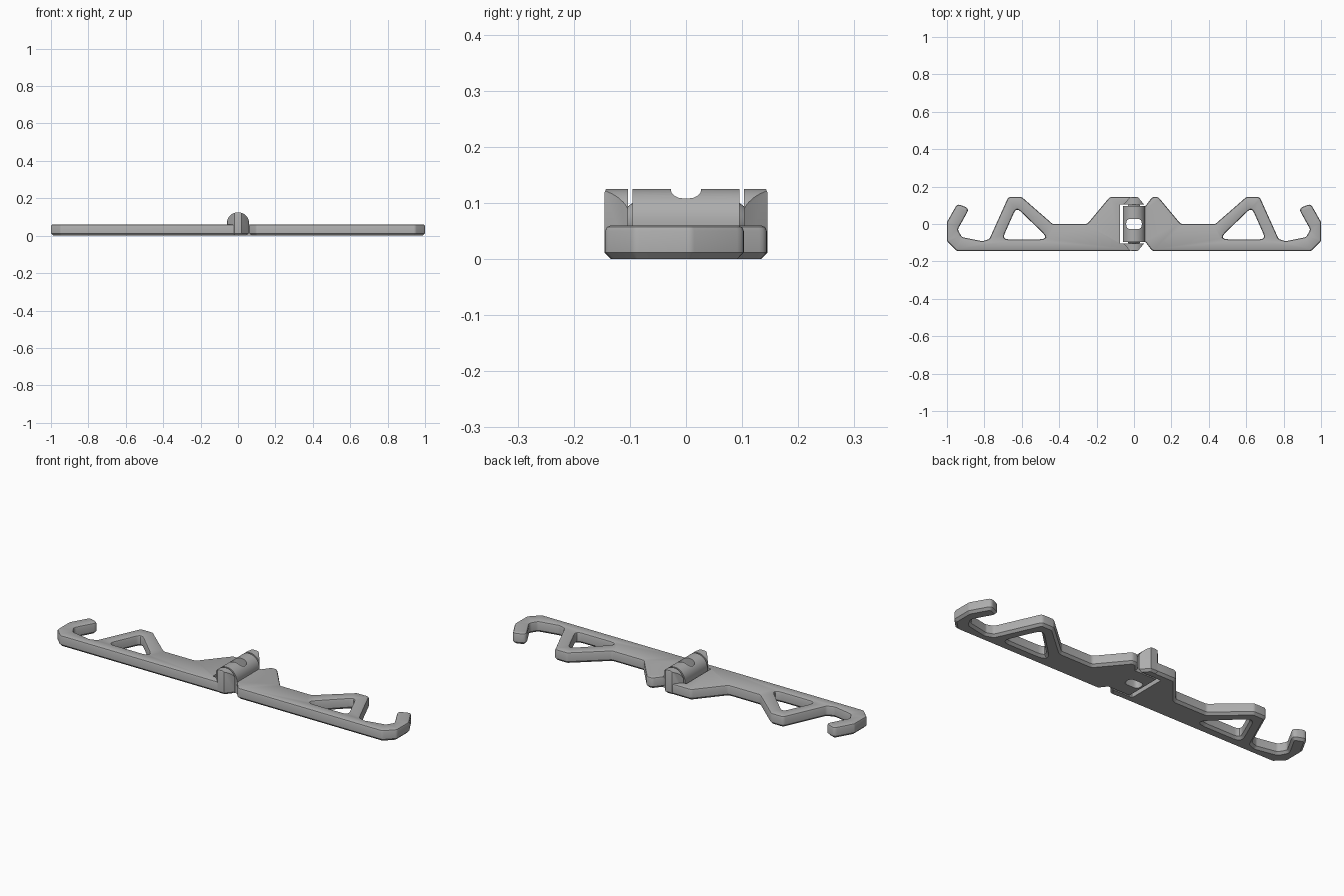
import bpy, bmesh, math
from mathutils import Matrix, Vector

if "Cube" in bpy.data.objects:
    bpy.data.objects.remove(bpy.data.objects["Cube"])

grey = bpy.data.materials.new("grey plastic")
grey.diffuse_color = (0.42, 0.42, 0.42, 1)
grey.use_nodes = True
grey.node_tree.nodes["Principled BSDF"].inputs["Base Color"].default_value = grey.diffuse_color


def inset_round(loop, d, r, steps=5):
    """Move a loop into the material (on its left) by d, with rounded corners."""
    pts = [Vector(p) for p in loop]
    n = len(pts)
    dirs = [(pts[(i + 1) % n] - pts[i]).normalized() for i in range(n)]
    moved = []
    for i, p in enumerate(pts):
        a, b = dirs[i - 1], dirs[i]
        na, nb = Vector((-a.y, a.x)), Vector((-b.y, b.x))
        moved.append(p + (na + nb) * (d / (1 + na.dot(nb))))
    if r == 0:
        return moved
    out = []
    for i, p in enumerate(moved):
        a, b = dirs[i - 1], dirs[i]
        cross = a.x * b.y - a.y * b.x
        turn = abs(math.atan2(cross, a.dot(b)))
        rad = max(r - d if cross > 0 else r + d, 0.003)
        room = min((p - moved[i - 1]).length, (moved[(i + 1) % n] - p).length)
        t = min(rad * math.tan(turn / 2), 0.45 * room)
        s, e = p - a * t, p + b * t
        for k in range(steps):
            u = k / (steps - 1)
            out.append(s * (1 - u) ** 2 + p * 2 * u * (1 - u) + e * u * u)
    return out


def prism(name, loops, z0, z1, radius=0.0, bevel=0.0, matrix=None):
    """Extrude loops from z0 to z1: chamfered below, rounded above."""
    levels = [(z0, 0), (z1, 0)]
    if bevel:
        levels = [(z0, bevel), (z0 + bevel, 0), (z1 - 0.01, 0),
                  (z1 - 0.003, 0.003), (z1, 0.01)]
    bm = bmesh.new()
    caps = ([], [])
    for loop in loops:
        rings = [[bm.verts.new((p.x, p.y, z)) for p in inset_round(loop, d, radius)]
                 for z, d in levels]
        n = len(rings[0])
        for lo, hi in zip(rings, rings[1:]):
            for i in range(n):
                j = (i + 1) % n
                bm.faces.new((lo[i], lo[j], hi[j], hi[i]))
        for cap, ring in zip(caps, (rings[0], rings[-1])):
            cap += [bm.edges.get((ring[i], ring[(i + 1) % n])) for i in range(n)]
    for cap in caps:
        bmesh.ops.triangle_fill(bm, use_beauty=True, edges=cap)
    bmesh.ops.recalc_face_normals(bm, faces=bm.faces[:])
    if matrix:
        bm.transform(matrix)
    me = bpy.data.meshes.new(name)
    bm.to_mesh(me)
    bm.free()
    me.materials.append(grey)
    ob = bpy.data.objects.new(name, me)
    bpy.context.collection.objects.link(ob)
    return ob


def boolean(ob, tool, op):
    bpy.context.view_layer.objects.active = ob
    m = ob.modifiers.new("cut", 'BOOLEAN')
    m.operation, m.object, m.solver = op, tool, 'EXACT'
    bpy.ops.object.modifier_apply(modifier=m.name)


def mirrored(loop):
    return [(-x, y) for x, y in reversed(loop)]


def rect(x0, x1, y0, y1):
    return [(x0, y0), (x1, y0), (x1, y1), (x0, y1)]


# Shared arm outline: shoulder, raised triangle, end hook
T, W = 0.06, 0.144
arm_edge = [(-0.13, W), (-0.25, 0), (-0.435, 0), (-0.60, W), (-0.672, W),
            (-0.773, -0.08), (-0.81, -0.092), (-0.92, -0.07), (-0.943, -0.03),
            (-0.88, 0.083), (-0.945, 0.108), (-1, 0.01), (-1, -0.092), (-0.948, -W)]
window = [(-0.705, -0.082), (-0.629, 0.089), (-0.452, -0.082)]

left_arm = prism("left_arm", [arm_edge + [(0, -W), (0, W)], window],
                 0, T, 0.022, 0.012)
right_arm = prism("right_arm",
                  [mirrored(arm_edge) + [(0.098, W), (0.06, 0.095),
                                         (0.06, -0.095), (0.098, -W)],
                   mirrored(window)], 0, T, 0.022, 0.012)

# Hinge profiles, swept along y
R, ZC = 0.06, 0.065
arc = [(R * math.cos(math.pi * i / 24), ZC + R * math.sin(math.pi * i / 24))
       for i in range(25)]
along_y = Matrix.Rotation(math.pi / 2, 4, 'X')

# Outer knuckles: chamfered block trimmed to a rounded top
knuckles = prism("outer_knuckles",
                 [[(-0.058, -0.102), (-0.02, -0.145), (0.02, -0.145), (0.056, -0.102),
                   (0.056, 0.102), (0.02, 0.145), (-0.02, 0.145), (-0.058, 0.102)]],
                 0, 0.129, 0, 0.011)
trim = prism("knuckle_trim", [[(-R, -0.02), (R, -0.02)] + arc], -0.2, 0.2,
             matrix=along_y)
boolean(knuckles, trim, 'INTERSECT')

# Pocket that frees the middle barrel
pocket = prism("pocket_cutter", [rect(-0.075, 0.2, -0.103, 0.103)], -0.1, 0.3)
for ob in (left_arm, knuckles):
    boolean(ob, pocket, 'DIFFERENCE')

# Middle barrel joined to the right arm, with a slot through it
barrel = prism("hinge_barrel",
               [[(-0.052, 0), (0.1, 0), (0.1, 0.0595), (0.0601, 0.0595)] + arc
                + [(-R, 0.01)]], -0.095, 0.095, matrix=along_y)
slot = prism("slot_cutter", [rect(-0.042, 0.042, -0.027, 0.027)], -0.1, 0.3, 0.025)
boolean(barrel, slot, 'DIFFERENCE')

for ob in (trim, pocket, slot):
    bpy.data.objects.remove(ob)

# Conical hinge pins
pins = []
for side in (-1, 1):
    bpy.ops.mesh.primitive_cone_add(vertices=24, radius1=0.036, radius2=0.012,
                                    depth=0.032, location=(0, side * 0.11, ZC),
                                    rotation=(-side * math.pi / 2, 0, 0))
    pin = bpy.context.object
    pin.name = "hinge_pin_front" if side < 0 else "hinge_pin_back"
    pin.data.materials.append(grey)
    pins.append(pin)

# Smooth the rounded surfaces, keep the edges crisp
bpy.ops.object.select_all(action='DESELECT')
for ob in (left_arm, right_arm, knuckles, barrel, *pins):
    ob.select_set(True)
bpy.context.view_layer.objects.active = left_arm
bpy.ops.object.shade_smooth_by_angle(angle=math.radians(30))
